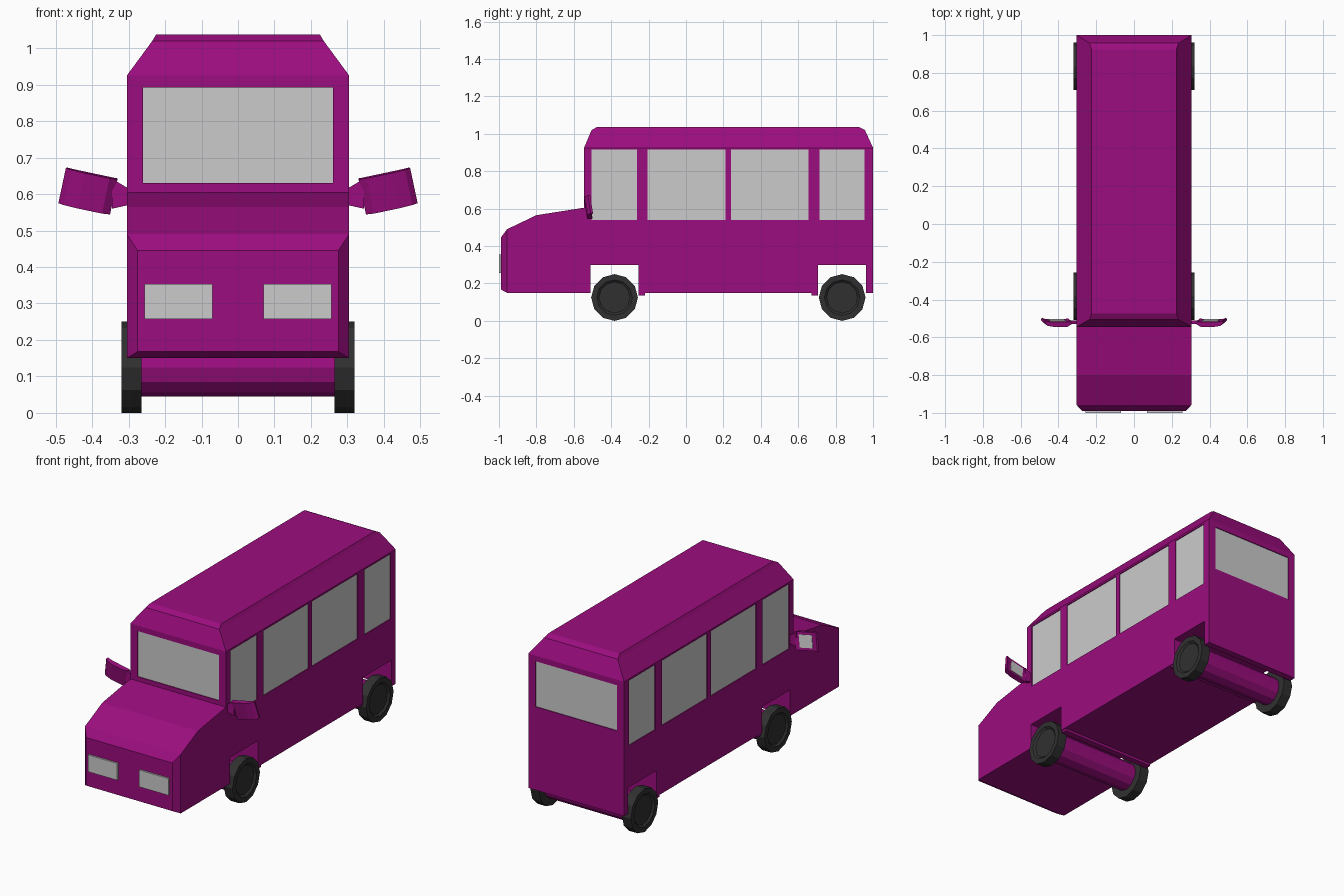
import bpy, bmesh
from math import radians, pi
from mathutils import Matrix, Vector

if "Cube" in bpy.data.objects:
    bpy.data.objects.remove(bpy.data.objects["Cube"])


def material(name, rgb):
    m = bpy.data.materials.new(name)
    m.diffuse_color = (*rgb, 1)
    m.use_nodes = True
    m.node_tree.nodes["Principled BSDF"].inputs["Base Color"].default_value = m.diffuse_color
    return m


PAINT = material("magenta_paint", (0.33, 0.004, 0.21))
RUBBER = material("dark_rubber", (0.03, 0.03, 0.03))


def finish(name, bm, mat=None):
    bmesh.ops.recalc_face_normals(bm, faces=bm.faces[:])
    me = bpy.data.meshes.new(name)
    bm.to_mesh(me)
    bm.free()
    if mat:
        me.materials.append(mat)
    ob = bpy.data.objects.new(name, me)
    bpy.context.collection.objects.link(ob)
    return ob


def add_box(bm, lo, hi):
    lo, hi = Vector(lo), Vector(hi)
    size = hi - lo
    bmesh.ops.create_cube(bm, size=1, matrix=Matrix.Translation((lo + hi) / 2) @ Matrix.Diagonal((*size, 1)))


def box(name, lo, hi, mat=None):
    bm = bmesh.new()
    add_box(bm, lo, hi)
    return finish(name, bm, mat)


def prism(points, vec):
    """Extrude a closed outline along vec into a solid."""
    bm = bmesh.new()
    f = bm.faces.new([bm.verts.new(p) for p in points])
    res = bmesh.ops.extrude_face_region(bm, geom=[f], use_keep_orig=True)
    bmesh.ops.translate(bm, vec=vec, verts=[v for v in res["geom"] if isinstance(v, bmesh.types.BMVert)])
    bm.normal_update()
    return bm


def grow(bm, face, fn):
    """Extrude a face and place its new corners with fn; return the new cap."""
    res = bmesh.ops.extrude_discrete_faces(bm, faces=[face])
    cap = res["faces"][0]
    for v in cap.verts:
        v.co = fn(v.co)
    return cap


def sgn(a):
    return 1 if a > 0 else -1


# Body: side profile with open wheel arches, then tapered roof and nose
W = 0.305
profile = [(-.957, .15), (-.51, .15), (-.51, .30), (-.255, .30), (-.255, .15),
           (.705, .15), (.705, .30), (.962, .30), (.962, .15), (1, .15),
           (1, .925), (-.545, .925), (-.545, .605), (-.80, .565), (-.957, .49)]
bm = prism([(-W, y, z) for y, z in profile], (2 * W, 0, 0))
roof = max(bm.faces, key=lambda f: f.calc_center_median().z)
nose = min(bm.faces, key=lambda f: f.calc_center_median().y)
grow(bm, nose, lambda c: Vector((sgn(c.x) * .275, -.99, .445 if c.z > .3 else .168)))
roof = grow(bm, roof, lambda c: Vector((sgn(c.x) * .235, .957 if c.y > 0 else -.505, 1.02)))
grow(bm, roof, lambda c: Vector((sgn(c.x) * .225, .925 if c.y > 0 else -.475, 1.037)))
body = finish("van_body", bm, PAINT)

# Window recesses and glass panes
D = 0.008
cut = bmesh.new()
glass = bmesh.new()
for y0, y1 in [(-.505, -.262), (-.205, .21), (.24, .655), (.715, .955)]:
    for s in (-1, 1):
        xs = sorted((s * (W - D), s * (W + .05)))
        add_box(cut, (xs[0], y0, .54), (xs[1], y1, .915))
        xs = sorted((s * (W - D - .005), s * (W - D + .003)))
        add_box(glass, (xs[0], y0, .54), (xs[1], y1, .915))
for y, s in [(-.545, -1), (1, 1)]:
    ys = sorted((y - s * D, y + s * .05))
    add_box(cut, (-.26, ys[0], .63), (.26, ys[1], .893))
    ys = sorted((y - s * (D + .005), y - s * (D - .003)))
    add_box(glass, (-.26, ys[0], .63), (.26, ys[1], .893))
cutter = finish("window_cutter", cut)
cutter.hide_render = True
cutter.hide_set(True)
mod = body.modifiers.new("window_recess", 'BOOLEAN')
mod.operation = 'DIFFERENCE'
mod.solver = 'EXACT'
mod.object = cutter
finish("window_glass", glass)

# Lips behind the front arch and ahead of the rear arch
box("front_arch_lip", (-.30, -.255, .135), (.30, -.22, .16), PAINT)
box("rear_arch_lip", (-.30, .67, .135), (.30, .705, .16), PAINT)

# Headlights
for side, s in (("left", -1), ("right", 1)):
    xs = sorted((s * .07, s * .256))
    box(side + "_headlight", (xs[0], -1, .257), (xs[1], -.985, .354))

# Wheels and axles
R = 0.125
for end, y in (("front", -.382), ("rear", .835)):
    bm = bmesh.new()
    bmesh.ops.create_cone(bm, cap_ends=True, segments=12, radius1=.08, radius2=.08, depth=.54,
                          matrix=Matrix.Translation((0, y, R)) @ Matrix.Rotation(pi / 2, 4, 'Y'))
    finish(end + "_axle", bm, PAINT)
    for side, s in (("left", -1), ("right", 1)):
        bm = bmesh.new()
        bmesh.ops.create_cone(bm, cap_ends=True, segments=12, radius1=R, radius2=R, depth=.056,
                              matrix=Matrix.Translation((s * .292, y, R)) @ Matrix.Rotation(pi / 2, 4, 'Y'))
        bm.normal_update()
        hub = max(bm.faces, key=lambda f: s * f.calc_center_median().x)
        bmesh.ops.inset_region(bm, faces=[hub], thickness=.03)
        bmesh.ops.inset_region(bm, faces=[hub], thickness=.012, depth=-.01)
        finish(f"{end}_{side}_wheel", bm, RUBBER)

# Wing mirrors: curved housing, flared arm and rear-facing glass
outline = [(-.072, -.004), (-.05, -.018), (.02, -.019), (.058, -.012),
           (.073, .002), (.07, .014), (.05, .009), (-.06, .009), (-.072, .012)]
pose = (Matrix.Translation((.411, -.519, .608)) @ Matrix.Rotation(radians(-12), 4, 'Y')
        @ Matrix.Rotation(radians(9), 4, 'X'))
for side, s in (("left", -1), ("right", 1)):
    flip = Matrix.Diagonal((s, 1, 1, 1))
    bm = prism([(u, v, -.05) for u, v in outline], (0, 0, .10))
    bm.transform(flip @ pose)
    finish(side + "_mirror_housing", bm, PAINT)
    bm = prism([(.30, -.53, .57), (.345, -.53, .56), (.345, -.53, .642), (.30, -.53, .615)], (0, .02, 0))
    bm.transform(flip)
    finish(side + "_mirror_arm", bm, PAINT)
    bm = bmesh.new()
    add_box(bm, (-.045, .005, -.035), (.04, .012, .035))
    bm.transform(flip @ pose)
    finish(side + "_mirror_glass", bm)
